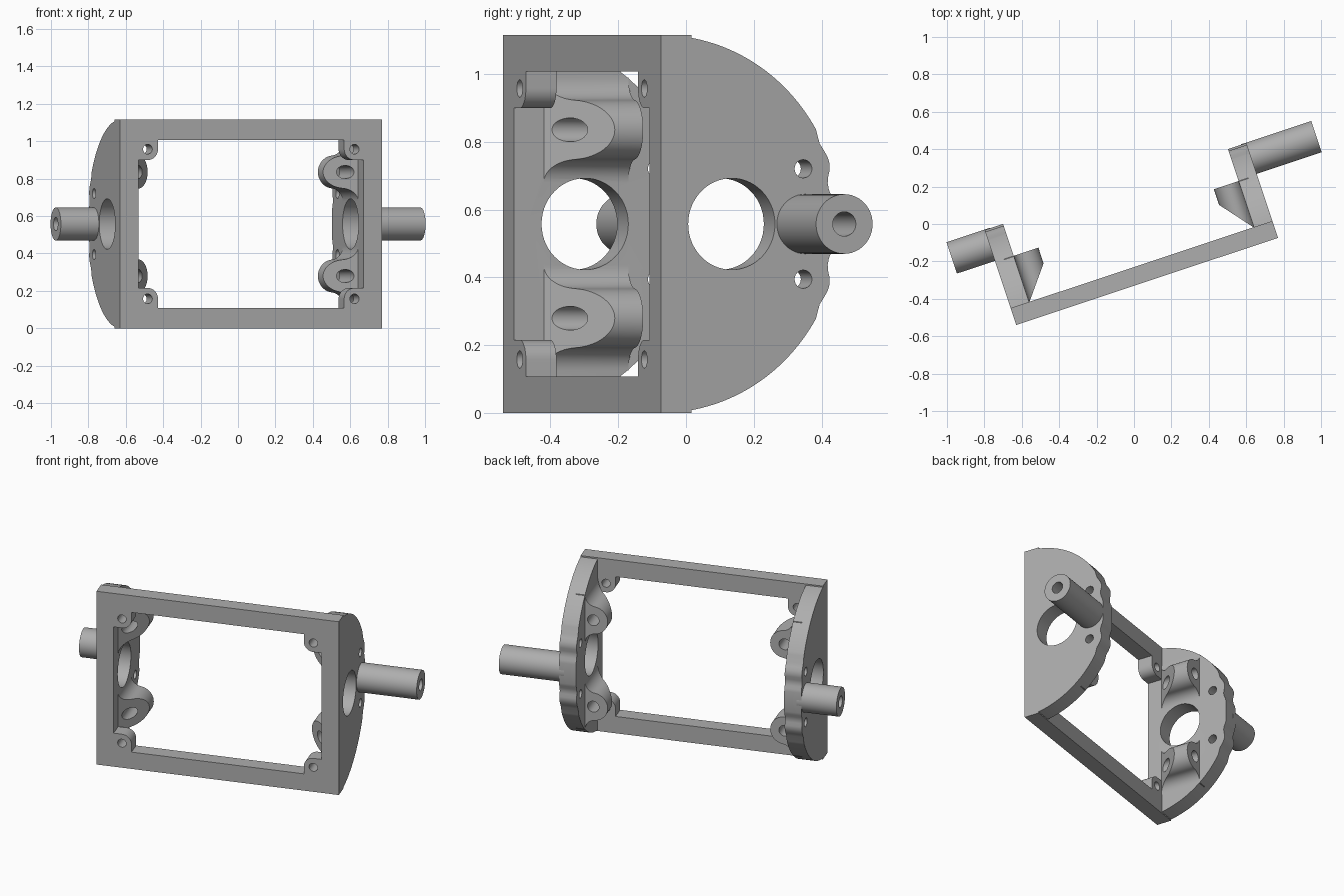
import bpy, bmesh
from math import sin, cos, tau, radians, atan2, sqrt
from mathutils import Matrix

old = bpy.data.objects.get("Cube")
if old:
    bpy.data.objects.remove(old, do_unlink=True)

grey = bpy.data.materials.new("plain grey")
grey.use_nodes = True
grey.diffuse_color = (0.42, 0.42, 0.42, 1)
grey.node_tree.nodes["Principled BSDF"].inputs["Base Color"].default_value = grey.diffuse_color

# Main sizes, in a frame where the bracket is square to the axes
W, H, T = 0.7375, 1.115, 0.104     # half width, height, wall
MID = H / 2
PLACE = Matrix.Translation((0.07, -0.307, 0)) @ Matrix.Rotation(radians(18.4), 4, 'Z')


def arc(a, b, r, start=0.0, end=tau, n=40):
    closed = abs(end - start) > tau - 0.001
    k = n if closed else n + 1
    return [(a + r * cos(start + (end - start) * i / n),
             b + r * sin(start + (end - start) * i / n)) for i in range(k)]


def prism(name, pts, axis, lo, hi):
    """Extrude a flat outline along x, y or z."""
    put = {'x': lambda p, t: (t, p[0], p[1]),
           'y': lambda p, t: (p[0], t, p[1]),
           'z': lambda p, t: (p[0], p[1], t)}[axis]
    bm = bmesh.new()
    low = [bm.verts.new(put(p, lo)) for p in pts]
    high = [bm.verts.new(put(p, hi)) for p in pts]
    bm.faces.new(low)
    bm.faces.new(high)
    for i in range(len(pts)):
        j = (i + 1) % len(pts)
        bm.faces.new((low[i], low[j], high[j], high[i]))
    bmesh.ops.recalc_face_normals(bm, faces=bm.faces)
    mesh = bpy.data.meshes.new(name)
    bm.to_mesh(mesh)
    bm.free()
    mesh.materials.append(grey)
    ob = bpy.data.objects.new(name, mesh)
    bpy.context.collection.objects.link(ob)
    return ob


def rect(a0, b0, a1, b1):
    return [(a0, b0), (a1, b0), (a1, b1), (a0, b1)]


def combine(ob, other, how):
    mod = ob.modifiers.new("cut", 'BOOLEAN')
    mod.operation, mod.solver, mod.object = how, 'EXACT', other
    bpy.context.view_layer.objects.active = ob
    bpy.ops.object.modifier_apply(modifier=mod.name)
    bpy.data.objects.remove(other, do_unlink=True)


def finish(ob):
    ob.matrix_world = PLACE
    bpy.ops.object.select_all(action='DESELECT')
    ob.select_set(True)
    bpy.context.view_layer.objects.active = ob
    bpy.ops.object.shade_smooth_by_angle(angle=radians(30))


# Rectangular frame
body = prism("bracket_body", rect(-W, 0, W, H), 'y', 0, 0.095)
combine(body, prism("opening", rect(-W + T, 0.108, W - T, H - 0.108), 'y', -0.1, 0.2), 'DIFFERENCE')

# Rounded side plate outline: big arc, then a small wave along the rear rim
upper = arc(0, MID, MID, tau / 4, atan2(0.28, 0.482), 32)
wave = [(0.494, 0.237), (0.508, 0.216), (0.519, 0.197), (0.525, 0.178), (0.525, 0.158),
        (0.520, 0.138), (0.519, 0.12), (0.523, 0.1), (0.531, 0.083), (0.535, 0.065)]
rim = upper + [(v, MID + z) for v, z in wave]
outline = rim + [(v, H - z) for v, z in reversed(rim)]

# Teardrop lug outline: round nose flaring into the wall with concave fillets
NOSE_U, NOSE_R, FLARE, REACH = 0.155, 0.088, 0.068, 0.155
swing = atan2(REACH, T + FLARE - NOSE_U)
half = arc(NOSE_U, 0, NOSE_R, 0, swing, 14)
half += arc(T + FLARE, REACH, FLARE, swing - tau / 2, -tau / 2, 10)[1:]
half += [(0.05, REACH)]
lug = half + [(u, -z) for u, z in reversed(half[1:])]

LUG_Z = 0.278
for s in (-1, 1):
    def X(u):
        return s * (W - u)
    combine(body, prism("side_plate", outline, 'x', X(0), X(T)), 'UNION')
    for k in (-1, 1):
        # Corner screw tab
        hz = MID + k * 0.4
        tab = [(u, MID + k * z) for u, z in
               [(0.05, 0.5), (0.05, 0.342)] + arc(0.155, 0.4, 0.058, -tau / 4, 0, 10) + [(0.213, 0.5)]]
        combine(body, prism("tab", [(X(u), z) for u, z in tab], 'y', 0, 0.095), 'UNION')
        combine(body, prism("tab_hole", arc(X(0.155), hz, 0.026, n=24), 'y', -0.1, 0.2), 'DIFFERENCE')
        # Sloped screw lug on the inner wall
        lz = MID + k * LUG_Z
        boss = prism("lug", [(X(u), lz + z) for u, z in lug], 'y', 0.06, 0.355)
        slope = [(0.03, -0.001), (0.303, 0.342), (0.303, -0.05), (0.03, -0.05)]
        combine(boss, prism("slope", [(X(u), v) for u, v in slope], 'z', -0.1, 1.3), 'DIFFERENCE')
        combine(body, boss, 'UNION')
        combine(body, prism("lug_hole", arc(X(0.155), lz, 0.035, n=28), 'y', 0.097, 0.45), 'DIFFERENCE')
        # Small hole beside the shaft
        combine(body, prism("rim_hole", arc(0.443, MID + k * 0.163, 0.027, n=24), 'x', X(-0.1), X(0.2)),
                'DIFFERENCE')
    # Large round hole in the side plate
    combine(body, prism("bore", arc(0.22, MID, 0.135, n=56), 'x', X(-0.1), X(0.3)), 'DIFFERENCE')
finish(body)

# Pivot shafts with blind holes in their ends
for name, s, length in (("right_shaft", -1, 0.214), ("left_shaft", 1, 0.366)):
    shaft = prism(name, arc(0.449, MID, 0.088, n=48), 'x', s * (W - 0.03), s * (W + length))
    combine(shaft, prism("end_hole", arc(0.449, MID, 0.036, n=28), 'x',
                         s * (W + 0.02), s * (W + length + 0.1)), 'DIFFERENCE')
    finish(shaft)
